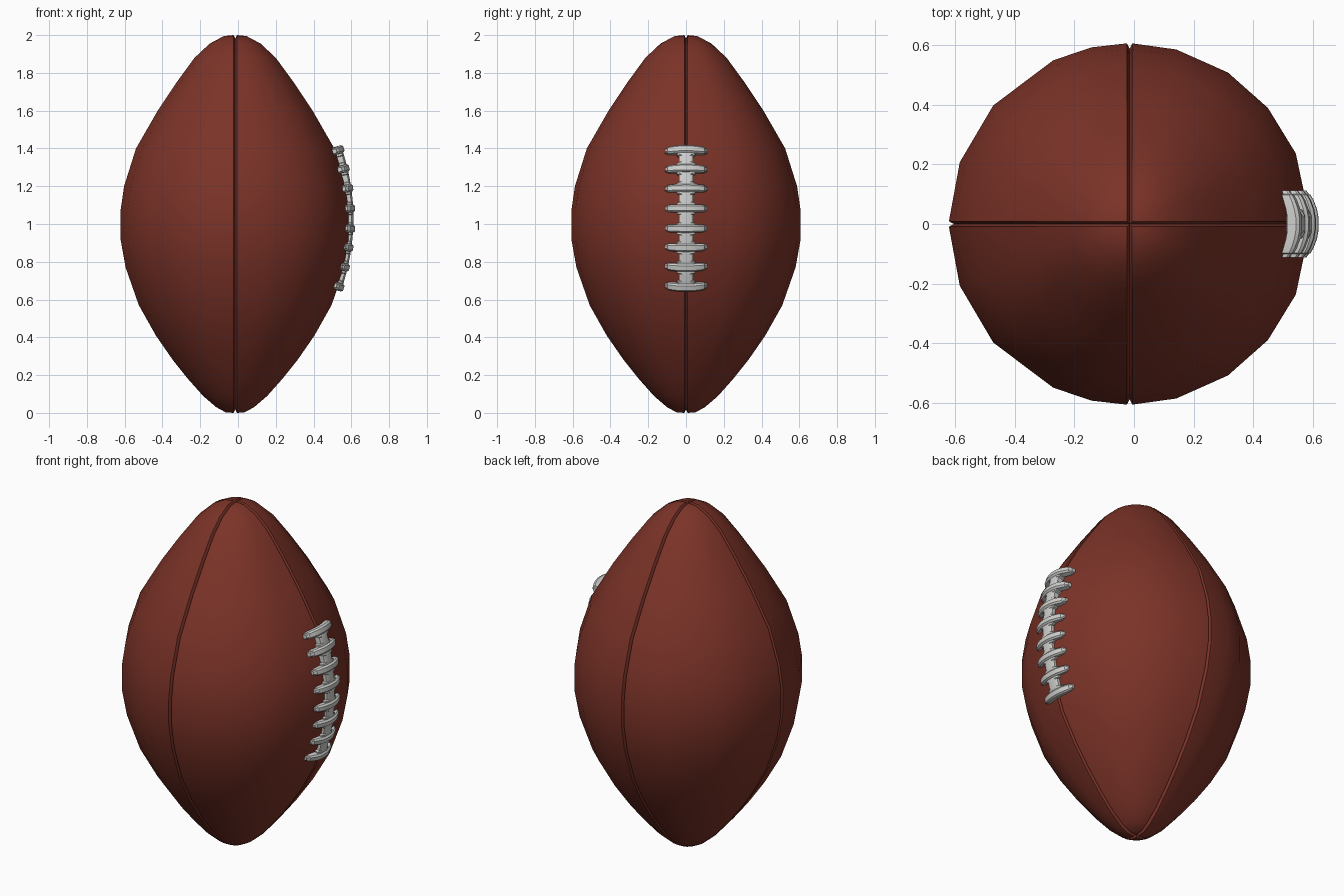
import bpy, bmesh, math
from mathutils import Vector

cube = bpy.data.objects.get("Cube")
if cube:
    bpy.data.objects.remove(cube, do_unlink=True)


def material(name, rgb):
    m = bpy.data.materials.new(name)
    m.use_nodes = True
    m.diffuse_color = (*rgb, 1)
    bsdf = m.node_tree.nodes["Principled BSDF"]
    bsdf.inputs["Base Color"].default_value = (*rgb, 1)
    bsdf.inputs["Roughness"].default_value = 0.6
    return m


leather = material("brown leather", (0.2, 0.033, 0.021))
lace = material("pale grey lace", (0.62, 0.62, 0.61))


def finish(bm, name, mat, angle):
    bmesh.ops.remove_doubles(bm, verts=bm.verts, dist=1e-5)
    bmesh.ops.recalc_face_normals(bm, faces=bm.faces)
    mesh = bpy.data.meshes.new(name)
    bm.to_mesh(mesh)
    bm.free()
    mesh.materials.append(mat)
    ob = bpy.data.objects.new(name, mesh)
    bpy.context.collection.objects.link(ob)
    bpy.ops.object.select_all(action='DESELECT')
    ob.select_set(True)
    bpy.context.view_layer.objects.active = ob
    bpy.ops.object.shade_smooth_by_angle(angle=math.radians(angle))
    return ob


def skin(bm, rings, closed):
    """Quads between neighbouring rings; closed rings also get end caps."""
    grid = [[bm.verts.new(p) for p in ring] for ring in rings]
    n = len(grid[0])
    for a, b in zip(grid, grid[1:]):
        for i in range(n if closed else n - 1):
            j = (i + 1) % n
            bm.faces.new((a[i], a[j], b[j], b[i]))
    if closed:
        bm.faces.new(grid[0])
        bm.faces.new(grid[-1])


# Ball: four leather panels that dip into narrow seam grooves
AXIS_X, GAP, DEPTH = -0.015, 0.009, 0.018
profile = [(0, 0), (0.05, 0.003), (0.10, 0.03), (0.17, 0.09), (0.25, 0.18),
           (0.33, 0.28), (0.42, 0.41), (0.51, 0.57), (0.58, 0.77), (0.607, 0.92),
           (0.607, 1.07), (0.588, 1.2), (0.525, 1.4), (0.41, 1.6), (0.31, 1.75),
           (0.215, 1.88), (0.135, 1.955), (0.06, 1.995), (0, 2.0)]

# Groove floor: the profile moved inwards along its normal
floor = []
for i, (r, z) in enumerate(profile):
    r0, z0 = profile[max(i - 1, 0)]
    r1, z1 = profile[min(i + 1, len(profile) - 1)]
    n = Vector((z1 - z0, r0 - r1)).normalized()
    if r == 0:
        n = Vector((0, 1 if z > 1 else -1))
    floor.append((max(r - n.x * DEPTH, 0), z - n.y * DEPTH))

# Column angles measured from the y axis, for each side
columns = {1: (0, 15, 33, 50, 67, 90), -1: (0, 12, 25, 49, 70, 90)}

bm = bmesh.new()
for sx, angles in columns.items():
    for sy in (1, -1):
        rows = []
        for (r, z), (fr, fz) in zip(profile, floor):
            row = [(0, fr, fz)]
            for a in map(math.radians, angles):
                row.append((max(GAP, r * math.sin(a)), max(GAP, r * math.cos(a)), z))
            row.append((fr, 0, fz))
            rows.append([(AXIS_X + sx * x, sy * y, h) for x, y, h in row])
        skin(bm, rows, False)
finish(bm, "ball", leather, 42)


# Lacing follows a shallow arc on the +x seam
def lace_frame(z):
    x = 0.602 - 0.45 * (z - 1.03) ** 2
    slope = -0.9 * (z - 1.03)
    along = Vector((slope, 0, 1)).normalized()
    out = Vector((1, 0, -slope)).normalized()
    return Vector((x, 0, z)), along, out


bars = (0.665, 0.77, 0.875, 0.975, 1.083, 1.19, 1.295, 1.395)

# Long strap, a little wider beside every cross lace
stations = []
for i, z in enumerate(bars):
    if i > 0:
        stations += [(z - 0.034, 0.036), (z - 0.03, 0.048)]
    if i < len(bars) - 1:
        stations += [(z + 0.03, 0.048), (z + 0.034, 0.036)]
stations = [(0.66, 0.036)] + stations + [(1.4, 0.036)]
bm = bmesh.new()
rings = []
for z, w in stations:
    c, along, out = lace_frame(z)
    rings.append([c + out * o + Vector((0, y, 0)) for y, o in
                  ((-w, -0.03), (-w, 0.0), (-w * 0.6, 0.009),
                   (w * 0.6, 0.009), (w, 0.0), (w, -0.03))])
skin(bm, rings, True)
finish(bm, "lace_strap", lace, 35)

# Cross laces: bent bars with narrow rounded tips; (y, half height, half thickness)
half = ((0.02, 0.021, 0.02), (0.05, 0.021, 0.02), (0.08, 0.02, 0.019),
        (0.098, 0.018, 0.017), (0.1, 0.013, 0.013), (0.112, 0.011, 0.011))
sections = [(-y, h, t) for y, h, t in reversed(half)] + list(half)
for k, z in enumerate(bars):
    c, along, out = lace_frame(z)
    bm = bmesh.new()
    rings = []
    for y, h, t in sections:
        p = c + Vector((0, y, 0)) - out * (2.6 * y * y)
        rings.append([p + along * (h * a) + out * (t * b) for a, b in
                      ((-1, -1), (-1, 0.5), (-0.6, 1), (0.6, 1), (1, 0.5), (1, -1))])
    skin(bm, rings, True)
    finish(bm, f"cross_lace_{k + 1}", lace, 35)
